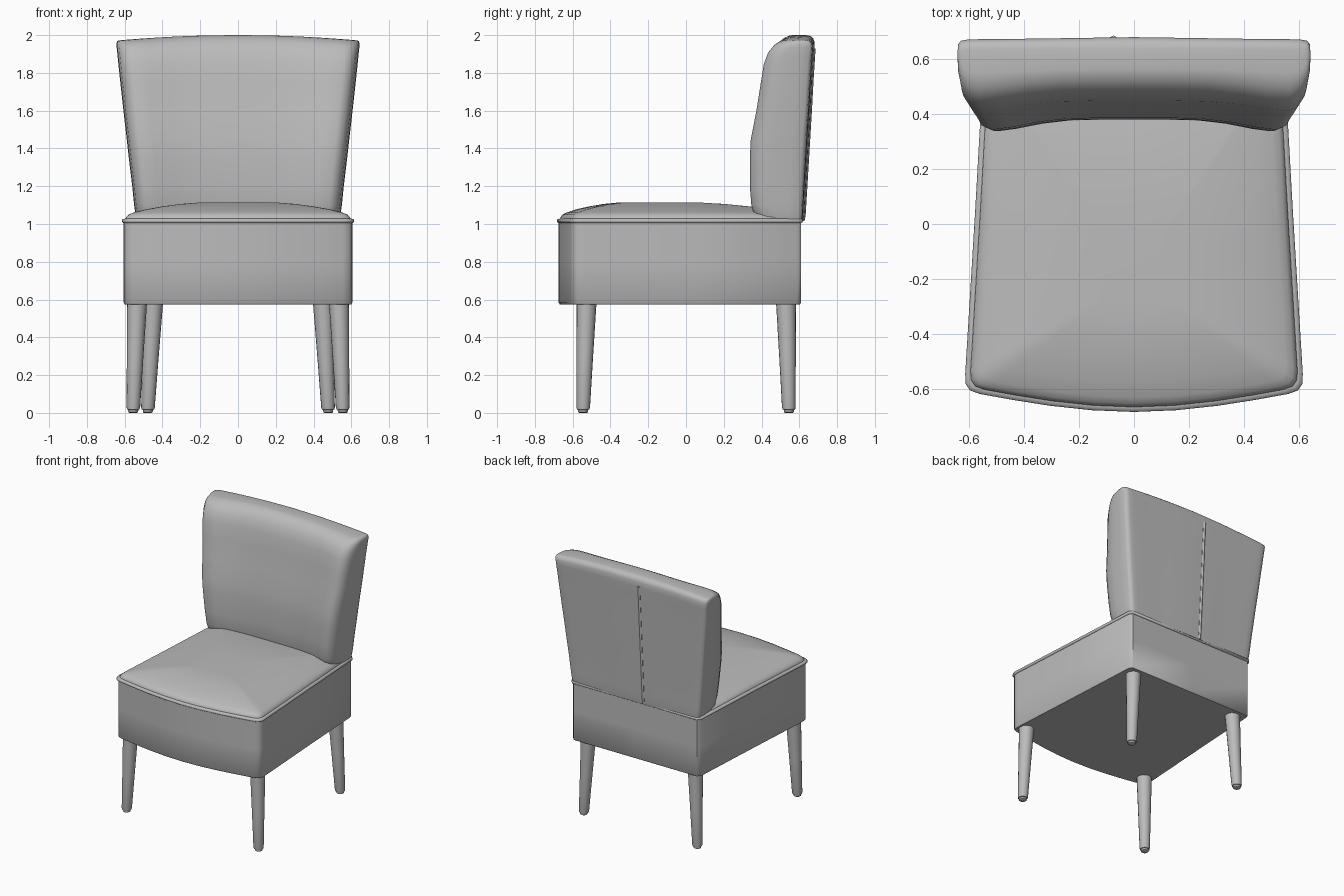
import bpy, bmesh, math

if "Cube" in bpy.data.objects:
    bpy.data.objects.remove(bpy.data.objects["Cube"])

fabric = bpy.data.materials.new("grey_fabric")
fabric.diffuse_color = (0.5, 0.5, 0.5, 1)
fabric.use_nodes = True
fabric.node_tree.nodes["Principled BSDF"].inputs["Base Color"].default_value = fabric.diffuse_color


def loft(name, rings, paired_cap=False, angle=45):
    """Skin closed rings of points; the top cap is one face or front-to-back strips."""
    bm = bmesh.new()
    vr = [[bm.verts.new(p) for p in r] for r in rings]
    n = len(vr[0])
    for a, b in zip(vr, vr[1:]):
        for i in range(n):
            j = (i + 1) % n
            bm.faces.new((a[i], a[j], b[j], b[i]))
    bm.faces.new(vr[0][::-1])
    top = vr[-1]
    if paired_cap:
        h = n // 2          # point i at the front pairs with point h - i at the back
        for s in (1, -1):
            side = [top[(s * i) % n] for i in range(h + 1)]
            for i in range(h // 2):
                q = (side[i], side[i + 1], side[h - i - 1], side[h - i])
                bm.faces.new(list(dict.fromkeys(q)))
    else:
        bm.faces.new(top)
    bmesh.ops.recalc_face_normals(bm, faces=bm.faces[:])
    me = bpy.data.meshes.new(name)
    bm.to_mesh(me)
    bm.free()
    me.materials.append(fabric)
    ob = bpy.data.objects.new(name, me)
    bpy.context.collection.objects.link(ob)
    bpy.ops.object.select_all(action='DESELECT')
    ob.select_set(True)
    bpy.context.view_layer.objects.active = ob
    bpy.ops.object.shade_smooth_by_angle(angle=math.radians(angle))
    return ob


def mirrored(half):
    return half + [(-x, y) for x, y in half[-2:0:-1]]


# Seat plan: bowed front, rounded front corners, narrower back
plan = mirrored([(0, -.675), (.15, -.669), (.3, -.653), (.44, -.631), (.555, -.61),
                 (.588, -.598), (.604, -.575), (.606, -.54), (.57, .05),
                 (.54, .585), (.52, .61), (0, .61)])


def plan_ring(s, z, cy=-.03):
    return [(x * s, cy + (y - cy) * s, z) for x, y in plan]


# Upholstered base box, with a soft lower edge
loft("seat_base", [plan_ring(.99, .575), plan_ring(1, .585), plan_ring(1, .8),
                   plan_ring(1, 1.015)])
# Piping round the top of the base
loft("seat_piping", [plan_ring(1, 1.005), plan_ring(1.012, 1.01), plan_ring(1.014, 1.017),
                     plan_ring(1.01, 1.025), plan_ring(.99, 1.028)], angle=80)
# Domed cushion
loft("seat_cushion", [plan_ring(s, z, -.2) for s, z in
                      ((.985, 1.015), (.98, 1.035), (.955, 1.05), (.91, 1.061), (.8, 1.078),
                       (.65, 1.094), (.5, 1.106), (.35, 1.113), (.2, 1.115))], angle=60)

# Backrest: plan section as (fraction of half width, fraction of depth)
section = mirrored([(0, .14), (.22, .14), (.42, .13), (.6, .09), (.76, .03), (.88, 0),
                    (.94, .05), (.98, .2), (.995, .42),
                    (1, .7), (.995, .88), (.98, .94), (.94, .96), (.88, .965), (.74, .97),
                    (.55, .975), (.35, .985), (0, 1)])
# height, half width, front y, back y
levels = [(1.015, .535, .385, .622), (1.05, .543, .36, .627), (1.1, .55, .346, .63),
          (1.2, .56, .338, .636), (1.35, .578, .338, .645), (1.45, .589, .343, .651),
          (1.6, .606, .372, .66), (1.75, .622, .395, .668), (1.86, .633, .412, .675),
          (1.925, .639, .435, .679), (1.965, .643, .465, .68), (1.985, .643, .495, .672),
          (1.996, .639, .525, .658), (2.0, .63, .55, .638)]


def back_ring(z, w, yf, yb):
    arch = .028 * ((z - 1.015) / .985) ** 3
    return [(u * w, yf + v * (yb - yf), z - arch * u * u) for u, v in section]


loft("backrest", [back_ring(*l) for l in levels], paired_cap=True, angle=60)

# Raised seam down the rear of the backrest
seam = []
for z, w, yf, yb in levels[:-4]:
    seam.append([(-.075 + dx, yb - .004 + dy, z + .004)
                 for dx, dy in ((-.012, -.02), (-.012, .005), (0, .011), (.012, .005), (.012, -.02))])
loft("back_seam", seam)


# Round tapered legs, each ending in a small glide
def leg(name, top, foot):
    rings = []
    for z, r in ((0, .02), (.004, .026), (.016, .027), (.018, .033), (.03, .036), (.3, .044), (.58, .053)):
        t = z / .58
        cx, cy = (f + (p - f) * t for f, p in zip(foot, top))
        rings.append([(cx + r * math.cos(a * math.tau / 16), cy + r * math.sin(a * math.tau / 16), z)
                      for a in range(16)])
    loft(name, rings)


for side, s in (("left", -1), ("right", 1)):
    leg("front_leg_" + side, (s * .535, -.527), (s * .555, -.545))
    leg("back_leg_" + side, (s * .45, .53), (s * .478, .545))
